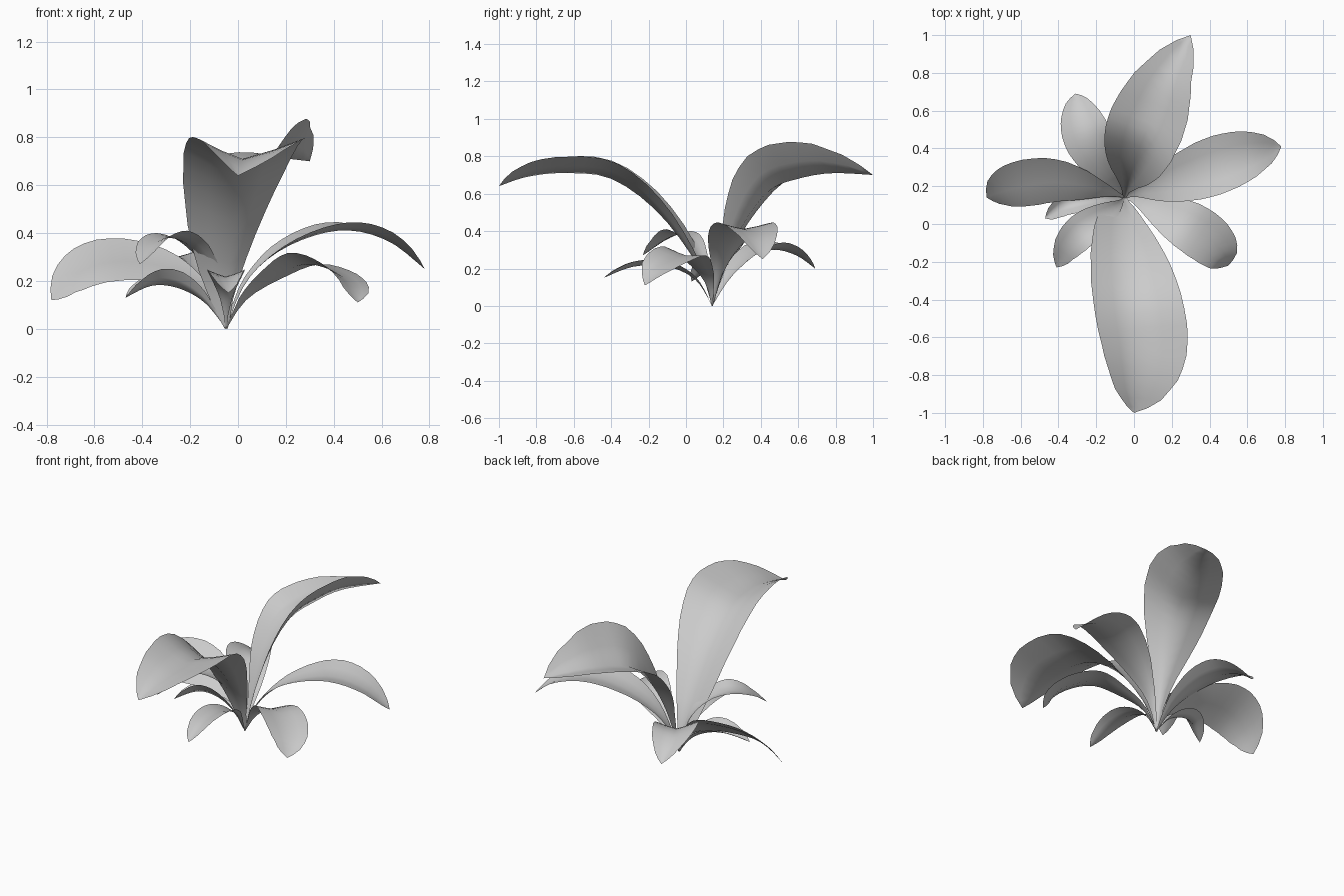
import bpy
import bmesh
from mathutils import Vector

cube = bpy.data.objects.get("Cube")
if cube:
    bpy.data.objects.remove(cube, do_unlink=True)

# One pale grey for the whole plant
grey = bpy.data.materials.new("pale grey")
grey.use_nodes = True
tone = (0.6, 0.6, 0.6, 1)
grey.diffuse_color = tone
grey.node_tree.nodes["Principled BSDF"].inputs["Base Color"].default_value = tone

ROOT = (-0.05, 0.14, 0)
STATIONS = 20
ACROSS = (-1, -0.5, 0, 0.5, 1)
# Shared blade outline: narrow stalk, broad outer half, pointed tip
OUTLINE = (0.03, 0.1, 0.3, 0.57, 0.8, 0.95, 1, 0.95, 0.8, 0.5, 0)


def outline_width(t):
    position = t * (len(OUTLINE) - 1)
    i = min(int(position), len(OUTLINE) - 2)
    f = position - i
    return OUTLINE[i] * (1 - f) + OUTLINE[i + 1] * f


def spline_point(points, t):
    """Smooth curve through the points, with t running from 0 to 1."""
    last = len(points) - 1
    i = min(int(t * last), last - 1)
    f = t * last - i
    a = points[max(i - 1, 0)]
    b, c = points[i], points[i + 1]
    d = points[min(i + 2, last)]
    return (b * 2 + (c - a) * f + (a * 2 - b * 5 + c * 4 - d) * f**2
            + (b * 3 - a - c * 3 + d) * f**3) / 2


def leaf(name, path, left, right):
    """Sweep a folded blade along its midrib.

    Each side is (width, lift, skew); a skew below 1 widens it nearer the root.
    """
    points = [Vector(p) for p in (ROOT, *path)]
    bm = bmesh.new()
    rows = []
    # Overall heading steadies the sideways direction where the stalk is steep
    overall = (points[-1] - points[0]).normalized()
    for s in range(STATIONS + 1):
        t = s / STATIONS
        centre = spline_point(points, t)
        tangent = (spline_point(points, min(t + 0.02, 1))
                   - spline_point(points, max(t - 0.02, 0))).normalized()
        heading = tangent + overall * 0.5
        side = Vector((-heading.y, heading.x, 0)).normalized()
        normal = tangent.cross(side).normalized()
        normal = (normal + Vector((0, 0, 1))).normalized()
        row = []
        for u in ACROSS:
            width, lift, skew = left if u > 0 else right
            offset = side * u * width + normal * lift * abs(u) ** 1.2
            row.append(bm.verts.new(centre + offset * outline_width(t ** skew)))
        rows.append(row)
    for low, high in zip(rows, rows[1:]):
        for k in range(len(ACROSS) - 1):
            bm.faces.new((low[k], high[k], high[k + 1], low[k + 1]))
    bmesh.ops.remove_doubles(bm, verts=bm.verts, dist=0.0005)
    bmesh.ops.recalc_face_normals(bm, faces=bm.faces)
    if sum(f.normal.z * f.calc_area() for f in bm.faces) < 0:
        bmesh.ops.reverse_faces(bm, faces=bm.faces)
    for face in bm.faces:
        face.smooth = True
    mesh = bpy.data.meshes.new(name)
    bm.to_mesh(mesh)
    bm.free()
    mesh.materials.append(grey)
    obj = bpy.data.objects.new(name, mesh)
    bpy.context.collection.objects.link(obj)


# Two large arching leaves
leaf("front_large_leaf",
     [(-0.04, 0.06, 0.22), (-0.02, -0.15, 0.5), (0, -0.4, 0.68),
      (0.02, -0.65, 0.71), (0.01, -0.85, 0.69), (0, -1, 0.64)],
     (0.27, 0.09, 1.05), (0.22, 0.1, 0.65))
leaf("back_large_leaf",
     [(-0.03, 0.22, 0.25), (0, 0.32, 0.46), (0.05, 0.45, 0.62),
      (0.11, 0.6, 0.68), (0.18, 0.78, 0.71), (0.3, 1, 0.7)],
     (0.22, 0.04, 0.95), (0.19, 0.2, 1))

# Medium leaves to either side
leaf("left_side_leaf",
     [(0.02, 0.18, 0.18), (0.15, 0.22, 0.31), (0.32, 0.27, 0.39),
      (0.48, 0.32, 0.41), (0.64, 0.37, 0.36), (0.78, 0.41, 0.25)],
     (0.16, 0.035, 1.15), (0.15, 0.035, 0.95))
leaf("right_side_leaf",
     [(-0.12, 0.17, 0.15), (-0.25, 0.2, 0.24), (-0.42, 0.22, 0.28),
      (-0.58, 0.2, 0.27), (-0.7, 0.17, 0.21), (-0.78, 0.14, 0.12)],
     (0.11, -0.08, 1), (0.14, 0.1, 1.15))

# Smaller leaves in the gaps
leaf("back_right_leaf",
     [(-0.1, 0.23, 0.15), (-0.18, 0.35, 0.26), (-0.25, 0.47, 0.3),
      (-0.29, 0.59, 0.27), (-0.31, 0.69, 0.2)],
     (0.13, 0.05, 0.9), (0.13, 0.04, 0.85))
leaf("front_left_leaf",
     [(0.03, 0.12, 0.13), (0.16, 0.06, 0.22), (0.28, 0, 0.27),
      (0.4, -0.08, 0.24), (0.48, -0.16, 0.18), (0.5, -0.22, 0.11)],
     (0.13, 0, 0.95), (0.14, 0.05, 1))
leaf("front_right_leaf",
     [(-0.09, 0.1, 0.2), (-0.18, 0.04, 0.33), (-0.28, -0.03, 0.38),
      (-0.36, -0.12, 0.35), (-0.41, -0.23, 0.27)],
     (0.1, 0.03, 1), (0.085, 0.02, 1))
leaf("low_right_leaf",
     [(-0.14, 0.14, 0.11), (-0.25, 0.13, 0.17), (-0.36, 0.1, 0.18),
      (-0.47, 0.03, 0.13)],
     (0.06, 0.07, 1), (0.07, 0.04, 1))
leaf("low_front_leaf",
     [(-0.05, 0.05, 0.14), (-0.05, -0.1, 0.21), (-0.05, -0.28, 0.21),
      (-0.04, -0.44, 0.15)],
     (0.08, 0.03, 1), (0.08, 0.03, 1))
